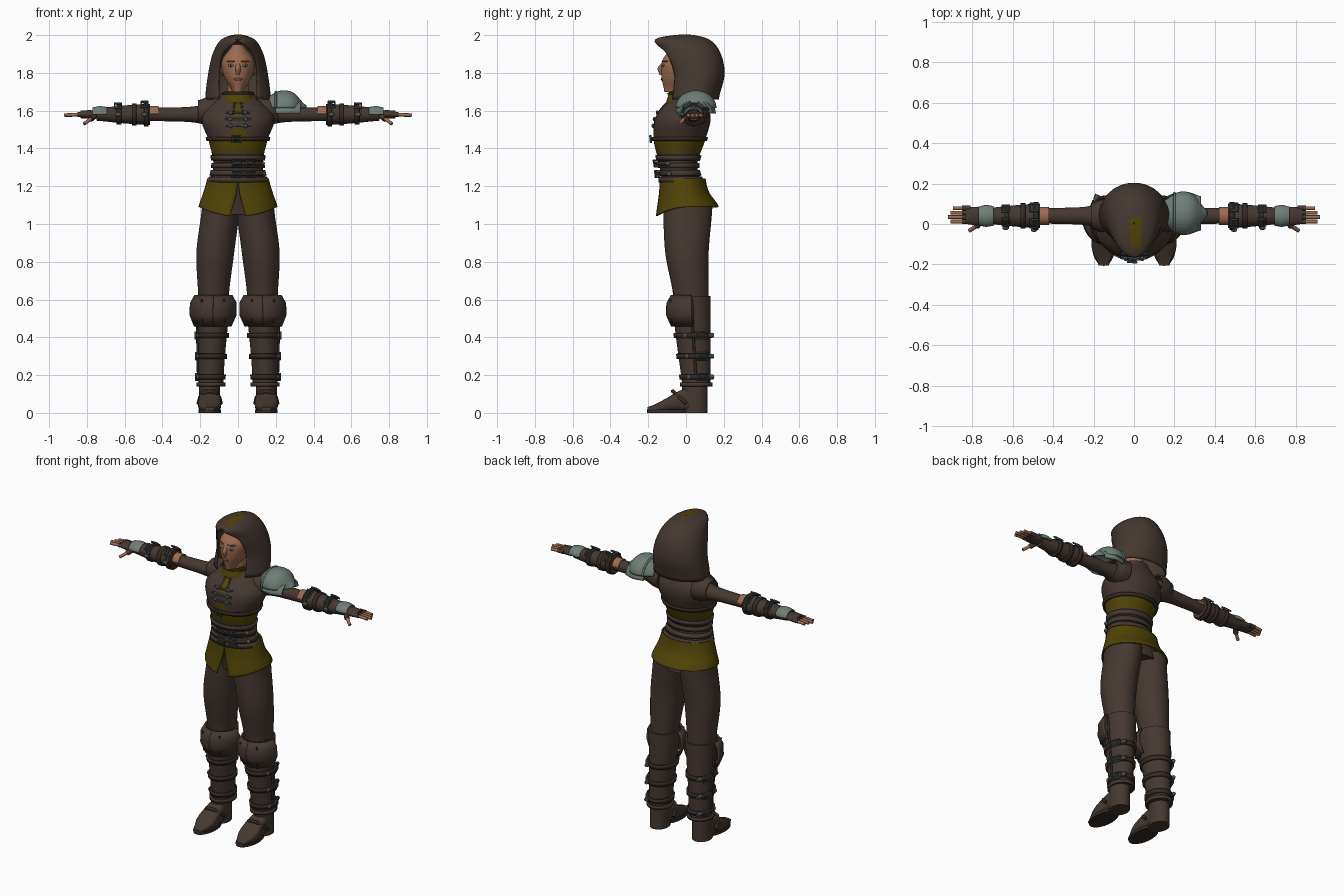
import bpy, bmesh
from math import sin, cos, pi, asin, radians
from mathutils import Matrix

cube = bpy.data.objects.get("Cube")
if cube:
    bpy.data.objects.remove(cube, do_unlink=True)


def material(name, red, green, blue):
    made = bpy.data.materials.new(name)
    made.use_nodes = True
    made.diffuse_color = (red, green, blue, 1)
    made.node_tree.nodes["Principled BSDF"].inputs["Base Color"].default_value = (red, green, blue, 1)
    return made


LEATHER = material("brown leather", .06, .039, .03)
DARK = material("dark leather", .035, .023, .018)
OLIVE = material("olive cloth", .082, .057, .002)
STEEL = material("pale steel", .16, .21, .185)
METAL = material("dark metal", .06, .08, .08)
SKIN = material("skin", .34, .15, .08)
LIPS = material("lips", .2, .07, .05)


def finish(bm, name, materials, solid=0, mirror=False, rule=None):
    """Turn a bmesh into a shaded object with its modifiers."""
    bmesh.ops.remove_doubles(bm, verts=bm.verts, dist=.0002)
    bmesh.ops.recalc_face_normals(bm, faces=bm.faces)
    if rule:
        for face in bm.faces:
            face.material_index = rule(face.calc_center_median())
    mesh = bpy.data.meshes.new(name)
    bm.to_mesh(mesh)
    bm.free()
    for entry in materials:
        mesh.materials.append(entry)
    mesh.shade_smooth()
    mesh.set_sharp_from_angle(angle=radians(40))
    made = bpy.data.objects.new(name, mesh)
    bpy.context.collection.objects.link(made)
    if solid:
        thickness = made.modifiers.new("thickness", "SOLIDIFY")
        thickness.thickness, thickness.offset = solid, 0
    if mirror:
        made.modifiers.new("mirror", "MIRROR").use_mirror_merge = False


def bridge(name, rings, *materials, solid=0, **options):
    """Join point rings into a skin, capped unless it is a thin shell."""
    bm = bmesh.new()
    rows = [[bm.verts.new(point) for point in ring] for ring in rings]
    for low, high in zip(rows, rows[1:]):
        for i in range(len(low) - 1):
            bm.faces.new((low[i], low[i + 1], high[i + 1], high[i]))
    if not solid:
        bm.faces.new(rows[0][:-1])
        bm.faces.new(rows[-1][:-1])
    finish(bm, name, materials, solid, **options)


def at(values, t):
    """Smooth curve through evenly spaced values."""
    if not isinstance(values, tuple):
        return values
    last = len(values) - 1
    i = max(0, min(int(t * last), last - 1))
    f = t * last - i
    a, b, c, d = (values[max(0, min(last, i + k))] for k in (-1, 0, 1, 2))
    return b + f / 2 * (c - a + f * (2 * a - 5 * b + 4 * c - d + f * (3 * (b - c) + d - a)))


def ring(shape, z, grow=0, start=0, end=2 * pi, sides=48):
    """Level ring of a profile; angles run from the front towards +x."""
    t = (z - shape["low"]) / (shape["high"] - shape["low"])
    if shape.get("domed"):
        t = asin(min(1, t)) * 2 / pi
    width, front, back = (at(shape[key], t) + grow for key in ("width", "front", "back"))
    centre, gap, drop = (at(shape.get(key, 0), t) for key in ("centre", "gap", "drop"))
    opening = asin(max(0, min(.98, gap / width)))
    start, end = max(start, opening), min(end, 2 * pi - opening)
    middle, half = (back - front) / 2, (back + front) / 2
    points = []
    for i in range(sides + 1):
        a = start + (end - start) * i / sides
        reach = half / cos(opening) if cos(a) > 0 else half
        points.append((centre + width * sin(a), middle - reach * cos(a), z - drop * max(0, cos(a)) ** 2))
    return points


def column(name, shape, *materials, rows=24, **options):
    steps = [sin(i / rows * pi / 2) if shape.get("domed") else i / rows for i in range(rows + 1)]
    span = shape["high"] - shape["low"]
    bridge(name, [ring(shape, shape["low"] + span * s) for s in steps], *materials, **options)


def strap(name, shape, z, half, color, grow=.006, **options):
    """Band that follows a profile."""
    bridge(name, [ring(shape, z + side * half, grow) for side in (-1, 1)], color, solid=.01, **options)


def spot(shape, z, degrees, out=0):
    """Point on a profile's surface."""
    angle = radians(degrees)
    return ring(shape, z, out, angle, angle, sides=1)[0] if angle >= 0 else \
        mirrored(spot(shape, z, -degrees, out))


def mirrored(point):
    return (-point[0], point[1], point[2])


def rod(name, points, radius, color, cyclic=False, mirror=False):
    """Round wire along points, optionally on both sides."""
    for side in ("left_", "right_") if mirror else ("",):
        path = [mirrored(p) for p in points] if side == "right_" else points
        curve = bpy.data.curves.new(name, "CURVE")
        curve.dimensions, curve.bevel_depth, curve.bevel_resolution = "3D", radius, 2
        curve.use_fill_caps = True
        spline = curve.splines.new("POLY")
        spline.points.add(len(path) - 1)
        for target, point in zip(spline.points, path):
            target.co = (*point, 1)
        spline.use_cyclic_u = cyclic
        curve.materials.append(color)
        bpy.context.collection.objects.link(bpy.data.objects.new(side + name, curve))


def buckle(name, point, angle, spread, mirror=False):
    """Metal frame with a prong, laid on a surface given by point(offset, angle)."""
    size = .018
    a, b = angle - spread, angle + spread
    rod(name, [point(-size, a), point(size, a), point(size, b), point(-size, b)], .0055, METAL, True, mirror)
    rod(name + "_prong", [point(0, a), point(0, b)], .004, METAL, False, mirror)


def ball(name, place, size, color, mirror=False):
    bm = bmesh.new()
    bmesh.ops.create_uvsphere(bm, u_segments=16, v_segments=10, radius=1,
                              matrix=Matrix.Translation(place) @ Matrix.Diagonal((*size, 1)))
    finish(bm, name, [color], mirror=mirror)


# Profiles of the body and clothing
TORSO = dict(low=1.05, high=1.7, width=(.14, .16, .13, .155, .19, .08),
             front=(.1, .13, .14, .17, .16, .06), back=(.13, .1, .06, .1, .13, .08))
COLLAR = dict(low=1.64, high=1.7, width=(.085, .07), front=(.1, .085), back=(.07, .06))
SKIRT = dict(low=1.09, high=1.24, width=(.205, .18, .16), front=(.155, .14, .135),
             back=(.17, .12, .1), gap=(.04, .01, 0), drop=(.05, .01, 0))
TROUSERS = dict(low=.6, high=1.1, width=(.08, .1, .1), front=(.065, .11, .12),
                back=(.12, .12, .14), centre=(.13, .12, .09))
BOOT = dict(low=.14, high=.62, width=(.065, .07, .08, .09), front=(.02, .04, .06, .07),
            back=.13, centre=(.143, .13))
HEEL = dict(low=0, high=.16, width=.056, front=.02, back=.115, centre=.15)
SOLE = dict(low=0, high=.018, width=.06, front=.207, back=.02, centre=.15)
NECK = dict(low=1.64, high=1.75, width=.056, front=.07, back=.05)
HEAD = dict(low=1.7, high=1.95, width=(.03, .075, .085, .03), front=(.115, .13, .125, .07),
            back=(.02, .08, .09, .05))
NOSE = dict(low=1.79, high=1.86, width=(.01, .015, .009), front=(.14, .15, .125), back=-.1)
HOOD = dict(low=1.66, high=2, width=(.17, .155, .13, .085, .002), front=(.07, .06, .1, .16, .002),
            back=(.17, .2, .18, .12, .002), gap=(.1, .1, .08, 0, 0), domed=True)


# Torso with cloth midriff, chest peak and placket
def torso_rule(c):
    band = 1.375 < c.z < 1.44
    peak = c.y < 0 and 1.4 < c.z < 1.51 and abs(c.x) < 1.4 * (1.51 - c.z)
    placket = c.y < 0 and c.z > 1.57 and abs(c.x) < .02
    return int(band or peak or placket)


column("torso", TORSO, LEATHER, OLIVE, rows=40, rule=torso_rule)
column("collar", COLLAR, OLIVE, solid=.01)
rod("collar_trim", ring(COLLAR, 1.69, .008)[:-1], .005, LEATHER, True)
rod("placket_trim", [spot(TORSO, z, 8) for z in (1.58, 1.62, 1.65)], .005, LEATHER, mirror=True)
column("skirt", SKIRT, OLIVE, solid=.008)

# Chest toggles and chest strap
for z in (1.52, 1.555, 1.59):
    rod("toggle", [spot(TORSO, z, a, .006) for a in (-20, 0, 20)], .005, METAL)
    ball("toggle_studs", spot(TORSO, z, 12, .006), (.011, .008, .011), METAL, True)
strap("chest_strap", TORSO, 1.45, .01, DARK)
buckle("chest_buckle", lambda h, a: spot(TORSO, 1.45 + h, a, .018), -3, 7)

# Waist bands and their buckles
for z in (1.235, 1.27, 1.31, 1.35):
    strap("waist_band", TORSO, z, .014, LEATHER)
for z in (1.265, 1.32):
    rod("belt_tongue", [spot(TORSO, z, a, .012) for a in range(-10, 70, 10)], .011, DARK)
    for angle in (-2, 24):
        buckle("belt_buckle", lambda h, a: spot(TORSO, z + h, a, .027), angle, 8)
    ball("belt_tip", spot(TORSO, z, 62, .015), (.014, .014, .012), METAL)

# Trousers and tall boots
column("trousers", TROUSERS, LEATHER, mirror=True)
column("boots", BOOT, LEATHER, mirror=True)
column("boot_heels", HEEL, LEATHER, rows=4, mirror=True)
column("boot_soles", SOLE, DARK, rows=1, mirror=True)
strap("boot_cuffs", BOOT, .15, .01, LEATHER, mirror=True)


def foot_ring(t, sides=24):
    """Rounded rectangle across the foot, from the heel to the toe."""
    def squared(v):
        return abs(v) ** .6 * (1 if v > 0 else -1)
    half, top = at((.05, .055, .06, .025), t), at((.15, .13, .08, .04), t)
    turns = [2 * pi * i / sides for i in range(sides + 1)]
    return [(.15 + half * squared(cos(a)), .06 - .265 * t,
             top / 2 + (top / 2 - .01) * squared(sin(a))) for a in turns]


bridge("boot_feet", [foot_ring(i / 10) for i in range(11)], LEATHER, mirror=True)
rod("instep_straps", [(.15 + .06 * sin(a), -.07 * cos(a), .05 + .065 * cos(a))
                      for a in (radians(d) for d in range(-90, 91, 30))], .01, DARK, mirror=True)

# Knee guards wrapped round the front of the boots
for name, turn in (("outer", 0), ("inner", 3 * pi / 2)):
    bridge(name + "_knee_guards", [ring(BOOT, z, grow, turn, turn + pi / 2, 16) for z, grow in
           ((.46, .014), (.52, .035), (.58, .03), (.62, .006))], LEATHER, solid=.012, mirror=True)
for angle in (-30, 30):
    rod("knee_ridge", [(2 * at(BOOT["centre"], .8) * (angle < 0) + spot(BOOT, z, angle, .03)[0],
                        spot(BOOT, z, angle, .03)[1], z) for z in (.48, .54, .6)], .005, DARK, mirror=True)

# Boot seams, straps and buckles
rod("boot_seam", [spot(BOOT, z, 90, .003) for z in (.18, .3, .45, .6)], .007, DARK, mirror=True)
for z in (.19, .3, .41):
    strap("boot_strap", BOOT, z, .013, DARK, mirror=True)
    buckle("boot_buckle", lambda h, a: spot(BOOT, z + h, a, .014), 115, 18, True)
    rod("strap_tongue", [spot(BOOT, z, 140, .01), spot(BOOT, z, 155, .025)], .012, METAL, mirror=True)
    ball("strap_studs", spot(BOOT, z, 65, .008), (.01, .013, .013), METAL, True)

# Arms
ARM_Y, ARM_Z = .04, 1.58


def limb_ring(x, radius, flat, y, z, arc, sides=24):
    turns = [arc * i / sides for i in range(sides + 1)]
    return [(x, y + radius * cos(a), z + flat * radius * sin(a)) for a in turns]


def limb(name, start, end, radii, color, flat=.92, y=ARM_Y, z=ARM_Z, arc=2 * pi, mirror=True, solid=0, rows=16):
    """Tube along x; a half arc gives an upper shell."""
    steps = [i / rows for i in range(rows + 1)]
    bridge(name, [limb_ring(start + (end - start) * t, at(radii, t), flat, y, z, arc) for t in steps],
           color, solid=solid, mirror=mirror)


limb("sleeves", .13, .47, (.065, .045, .04, .038), LEATHER)
limb("shoulder_caps", .12, .21, (.08, .075, .06), LEATHER, z=1.595, solid=.01)
limb("elbow_patches", .42, .47, .041, SKIN, z=1.583, arc=pi, solid=.006)
limb("gauntlets", .465, .75, (.061, .055, .046, .036), LEATHER)
for x, radius in ((.485, .064), (.55, .058), (.63, .052)):
    limb("gauntlet_strap", x - .012, x + .012, radius, DARK, solid=.01, rows=1)
for x, radius in ((.495, .07), (.635, .06)):
    for angle in (50, 125):
        buckle("gauntlet_buckle", lambda h, a: limb_ring(x + h, radius, 1, ARM_Y, ARM_Z, radians(a), 1)[1],
               angle, 20, True)
    ball("gauntlet_studs", (x, ARM_Y - radius, ARM_Z), (.016, .01, .012), METAL, True)

# Gloves, hand plates and fingers
limb("gloves", .73, .835, (.035, .045, .04), LEATHER, flat=.5)
limb("hand_plates", .695, .77, (.045, .05, .042), STEEL, flat=.8, arc=pi, solid=.008)
for i in range(4):
    y, tip = .012 + .022 * i, .92 - .012 * abs(i - 1)
    rod("finger_base", [(.81, y, ARM_Z), (.85, y, ARM_Z)], .0125, LEATHER, mirror=True)
    rod("finger", [(.84, y, ARM_Z), (tip, y, ARM_Z - .004)], .0095, SKIN, mirror=True)
rod("thumb_base", [(.755, .02, 1.575), (.78, -.012, 1.555)], .016, LEATHER, mirror=True)
rod("thumb", [(.775, -.008, 1.56), (.815, -.033, 1.53)], .01, SKIN, mirror=True)

# Layered pauldron on the left shoulder
SHELL = dict(y=.053, flat=.85, arc=pi, mirror=False, solid=.01)
limb("pauldron_lower", .2, .33, (.09, .1, .08), STEEL, z=1.585, **SHELL)
limb("pauldron_upper", .15, .36, (.06, .1, .09, .01), STEEL, z=1.615, **SHELL)
rod("pauldron_rim", limb_ring(.2, .1, .85, .053, 1.615, pi), .006, STEEL)

# Head and face
column("neck", NECK, SKIN, rows=1)
column("head", HEAD, SKIN)
column("nose", NOSE, SKIN, rows=8)
ball("ears", (.083, -.03, 1.815), (.008, .018, .028), SKIN, True)
ball("eyes", spot(HEAD, 1.84, 24), (.018, .008, .008), STEEL, True)
ball("pupils", spot(HEAD, 1.84, 24, .006), (.006, .004, .006), DARK, True)
rod("brow", [spot(HEAD, 1.862, a) for a in (10, 25, 42)], .004, LIPS, mirror=True)
ball("mouth", spot(HEAD, 1.766, 0), (.024, .006, .007), LIPS)

# Hood with an open face and a cloth mark on the crown
column("hood", HOOD, LEATHER, OLIVE, solid=.008,
       rule=lambda c: int(c.z > 1.96 and -.02 < c.x < .035 and -.12 < c.y < .03))
